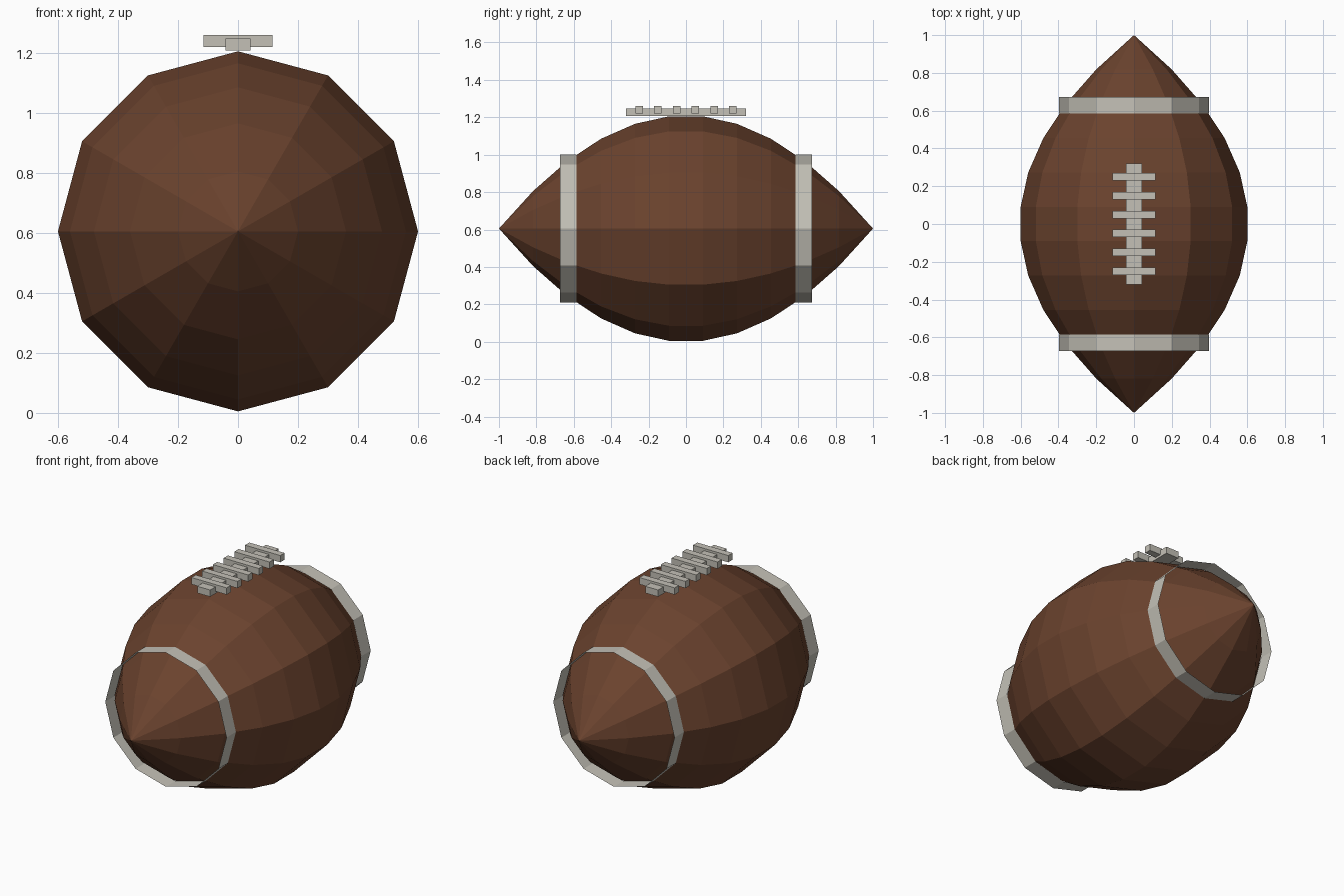
import bpy, bmesh, math

if "Cube" in bpy.data.objects:
    bpy.data.objects.remove(bpy.data.objects["Cube"])

SIDES, CZ = 12, 0.605


def material(name, rgb):
    m = bpy.data.materials.new(name)
    m.diffuse_color = (*rgb, 1)
    m.use_nodes = True
    m.node_tree.nodes["Principled BSDF"].inputs["Base Color"].default_value = m.diffuse_color
    return m


brown = material("leather brown", (0.145, 0.055, 0.027))
white = material("off white", (0.55, 0.53, 0.47))


def finish(bm, name, mat):
    bmesh.ops.recalc_face_normals(bm, faces=bm.faces)
    mesh = bpy.data.meshes.new(name)
    bm.to_mesh(mesh)
    bm.free()
    mesh.materials.append(mat)
    ob = bpy.data.objects.new(name, mesh)
    bpy.context.collection.objects.link(ob)
    return ob


def lathe(name, profile, mat):
    """Revolve (y, radius) points around the long axis."""
    bm = bmesh.new()
    vs = [bm.verts.new((0, y, CZ + r)) for y, r in profile]
    es = [bm.edges.new(p) for p in zip(vs, vs[1:])]
    bmesh.ops.spin(bm, geom=vs + es, cent=(0, 0, CZ), axis=(0, 1, 0),
                   angle=math.tau, steps=SIDES)
    bmesh.ops.remove_doubles(bm, verts=bm.verts, dist=1e-4)
    return finish(bm, name, mat)


def box(name, x, y, z, mat):
    """Box from (min, max) ranges."""
    bm = bmesh.new()
    bmesh.ops.create_cube(bm, size=1)
    for v in bm.verts:
        v.co = [lo + (c + 0.5) * (hi - lo) for c, (lo, hi) in zip(v.co, (x, y, z))]
    return finish(bm, name, mat)


# Ball body: parabolic profile with pointed ends
ys = [-1 + 2 * i / 11 for i in range(12)]
lathe("ball_body", [(y, 0.605 * (1 - y * y)) for y in ys], brown)

# Open stripe bands near both ends
for side, s in (("front", -1), ("back", 1)):
    lathe(side + "_stripe", [(s * 0.585, 0.396), (s * 0.673, 0.396)], white)

# Lace spine and cross stitches
box("lace_spine", (-0.042, 0.042), (-0.32, 0.32), (1.207, 1.247), white)
for i in range(6):
    y = -0.25 + 0.1 * i
    box(f"lace_stitch_{i + 1}", (-0.115, 0.115), (y - 0.02, y + 0.02), (1.22, 1.26), white)
